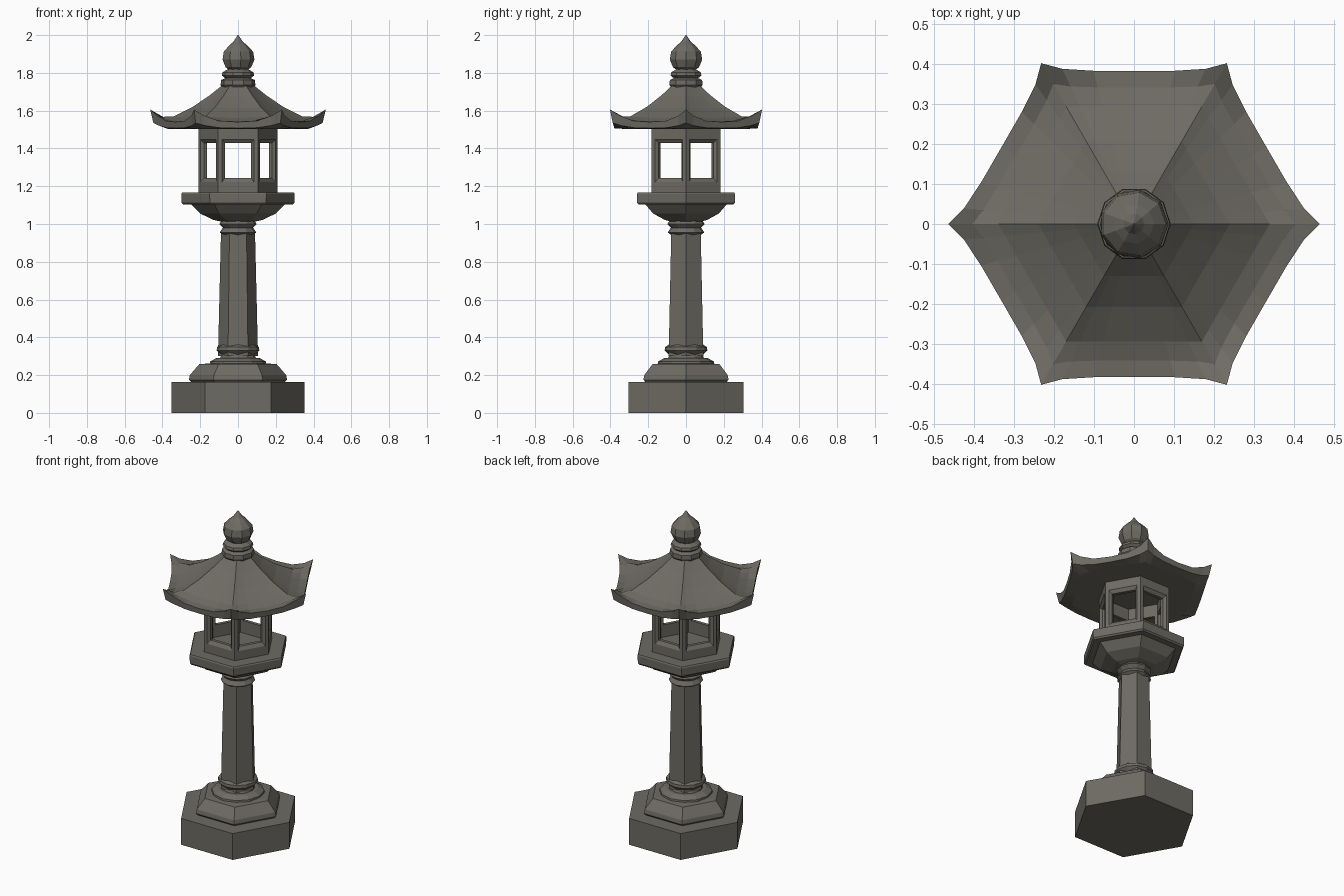
import bpy, bmesh, math
from mathutils import Matrix, Vector

if "Cube" in bpy.data.objects:
    bpy.data.objects.remove(bpy.data.objects["Cube"])

stone = bpy.data.materials.new("weathered grey stone")
stone.diffuse_color = (0.155, 0.147, 0.125, 1)
stone.use_nodes = True
stone.node_tree.nodes["Principled BSDF"].inputs["Base Color"].default_value = stone.diffuse_color


def finish(name, bm):
    bmesh.ops.remove_doubles(bm, verts=bm.verts, dist=0.0002)
    bmesh.ops.recalc_face_normals(bm, faces=bm.faces)
    me = bpy.data.meshes.new(name)
    bm.to_mesh(me)
    bm.free()
    me.materials.append(stone)
    ob = bpy.data.objects.new(name, me)
    bpy.context.collection.objects.link(ob)
    return ob


def bridge(bm, a, b):
    n = len(a)
    for i in range(n):
        j = (i + 1) % n
        bm.faces.new((a[i], a[j], b[j], b[i]))


def loft(name, profile, sides=6, turn=0.0):
    """Stack of regular polygons from (radius, height) pairs, closed at both ends."""
    bm = bmesh.new()
    rings = []
    for r, z in profile:
        rings.append([bm.verts.new((r * math.cos(turn + math.tau * i / sides),
                                    r * math.sin(turn + math.tau * i / sides), z))
                      for i in range(sides)])
    for a, b in zip(rings, rings[1:]):
        bridge(bm, a, b)
    bm.faces.new(rings[0])
    bm.faces.new(rings[-1])
    return finish(name, bm)


# Stepped base
loft("base_slab", [(0.352, 0), (0.352, 0.163)])
loft("base_step", [(0.245, 0.16), (0.26, 0.175), (0.255, 0.2), (0.205, 0.258), (0.15, 0.262)])
loft("base_flange", [(0.15, 0.255), (0.148, 0.272), (0.115, 0.29)], 12)
loft("lower_collar", [(0.1, 0.28), (0.088, 0.305), (0.113, 0.33), (0.111, 0.348), (0.09, 0.362)], 12)

# Tapering shaft
loft("shaft", [(0.106, 0.3), (0.09, 0.96)])
loft("upper_collar", [(0.075, 0.94), (0.097, 0.955), (0.08, 0.98), (0.099, 1.0), (0.085, 1.02)], 12)

# Bowl and platform under the lamp house
loft("bowl", [(0.08, 1.01), (0.13, 1.022), (0.2, 1.055), (0.235, 1.09), (0.255, 1.11)])
loft("platform", [(0.29, 1.103), (0.298, 1.112), (0.3, 1.16), (0.295, 1.167)])

# Lamp house: six framed openings
bm = bmesh.new()
frames = [(0.105, 1.163, 1.51, 0.182), (0.084, 1.222, 1.448, 0.182),
          (0.07, 1.243, 1.428, 0.168), (0.07, 1.243, 1.428, 0.148),
          (0.0855, 1.163, 1.51, 0.148)]
for k in range(6):
    spin = Matrix.Rotation(math.radians(60 * k), 3, 'Z')
    loops = [[bm.verts.new(spin @ Vector(p)) for p in
              ((-w, -d, z0), (w, -d, z0), (w, -d, z1), (-w, -d, z1))]
             for w, z0, z1, d in frames]
    for a, b in zip(loops, loops[1:]):
        bridge(bm, a, b)
finish("lamp_house", bm)

# Roof: concave hexagonal slopes with upturned corners
# each ring: radius, height, corner lift, corner flare
roof = [(0.08, 1.737, 0.0, 0.0), (0.15, 1.675, 0.006, 0.0), (0.24, 1.612, 0.008, 0.0),
        (0.34, 1.562, 0.008, 0.0), (0.395, 1.545, 0.022, 0.01), (0.443, 1.54, 0.066, 0.022),
        (0.44, 1.507, 0.028, 0.008), (0.37, 1.503, 0.0, 0.0)]
steps = [0, 0.1, 0.27, 0.5, 0.73, 0.9]
bm = bmesh.new()
rings = []
for r, z, lift, flare in roof:
    ring = []
    for k in range(6):
        a, b = (Vector((math.cos(math.radians(60 * (k + j))),
                        math.sin(math.radians(60 * (k + j))), 0)) for j in (0, 1))
        for t in steps:
            s = abs(2 * t - 1) ** 3
            p = a.lerp(b, t) * (r + flare * s ** 2)
            p.z = z + lift * s
            ring.append(bm.verts.new(p))
    rings.append(ring)
for a, b in zip(rings, rings[1:]):
    bridge(bm, a, b)
bm.faces.new(rings[0])
bm.faces.new(rings[-1])
finish("roof", bm)

# Finial: double ring and pointed jewel
loft("finial_ring", [(0.08, 1.72), (0.092, 1.735), (0.09, 1.762), (0.068, 1.772),
                     (0.086, 1.787), (0.082, 1.803), (0.05, 1.822)], 10)
loft("finial_jewel", [(0.035, 1.805), (0.07, 1.83), (0.087, 1.87), (0.08, 1.912),
                      (0.05, 1.945), (0.026, 1.965), (0.002, 2.0)], 9)
